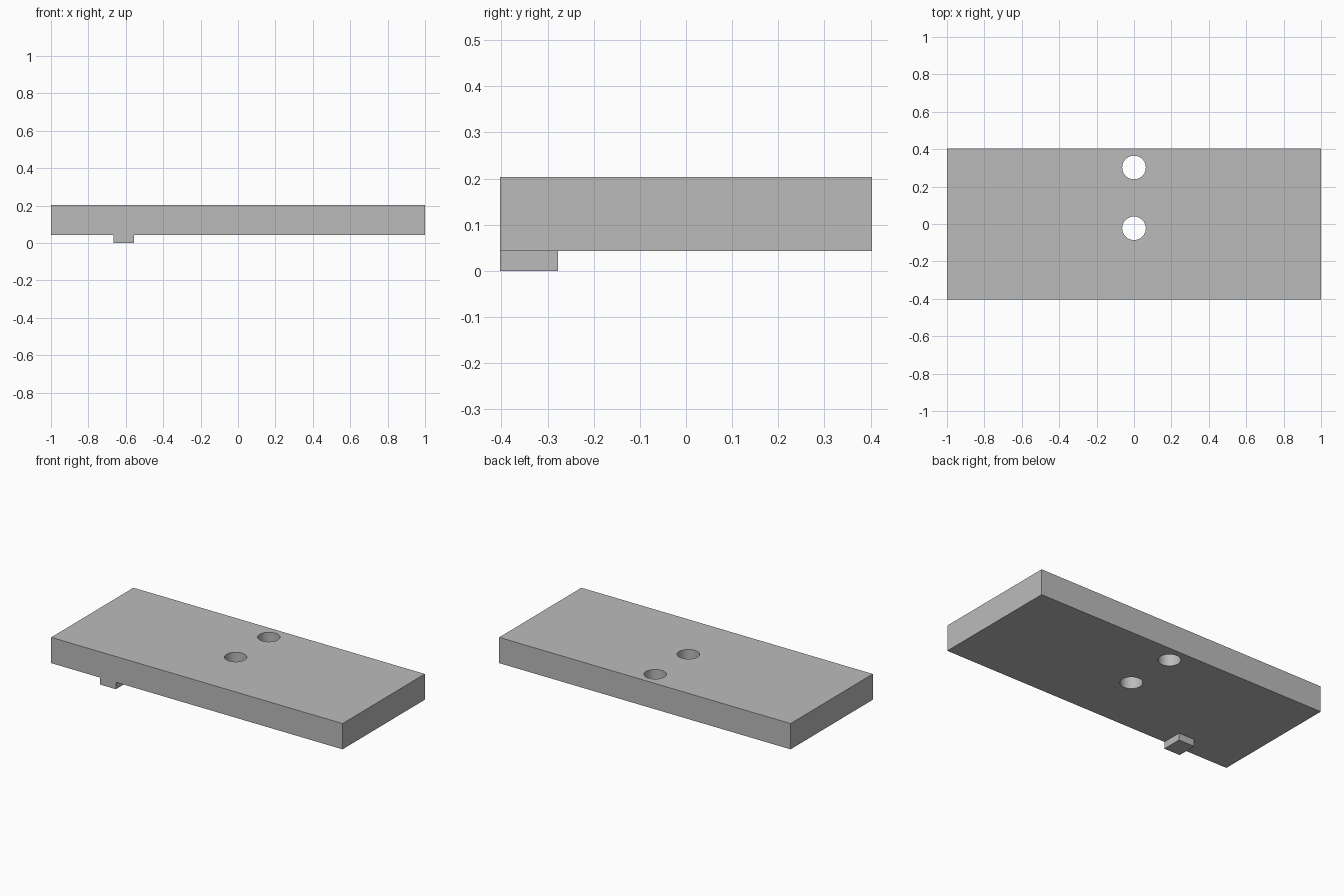
import bpy
import math

cube = bpy.data.objects.get("Cube")
if cube:
    bpy.data.objects.remove(cube, do_unlink=True)

# Single plain grey
grey = bpy.data.materials.new("plain_grey")
grey.use_nodes = True
colour = (0.5, 0.5, 0.5, 1)
grey.diffuse_color = colour
grey.node_tree.nodes["Principled BSDF"].inputs["Base Color"].default_value = colour


def box(name, low, high):
    centre = [(a + b) / 2 for a, b in zip(low, high)]
    bpy.ops.mesh.primitive_cube_add(size=1, location=centre)
    obj = bpy.context.object
    obj.name = name
    obj.scale = [b - a for a, b in zip(low, high)]
    bpy.ops.object.transform_apply(location=False, rotation=False, scale=True)
    obj.data.materials.append(grey)
    return obj


def drill(target, name, y, radius):
    bpy.ops.mesh.primitive_cylinder_add(vertices=64, radius=radius, depth=1,
                                        location=(0, y, 0))
    cutter = bpy.context.object
    cutter.name = name
    cutter.hide_render = True
    cutter.data.materials.append(grey)
    mod = target.modifiers.new(name, 'BOOLEAN')
    mod.operation = 'DIFFERENCE'
    mod.solver = 'EXACT'
    mod.object = cutter
    bpy.context.view_layer.objects.active = target
    bpy.ops.object.modifier_apply(modifier=mod.name)
    bpy.data.objects.remove(cutter, do_unlink=True)


BASE, TOP, HALF_DEPTH = 0.043, 0.203, 0.403

# Flat slab with two round through holes on the centre line
slab = box("slab", (-1, -HALF_DEPTH, BASE), (1, HALF_DEPTH, TOP))
for label, y in (("rear_hole", 0.302), ("middle_hole", -0.023)):
    drill(slab, label, y, 0.063)

# Small locating tab under the front edge
box("front_tab", (-0.665, -HALF_DEPTH, 0), (-0.556, -0.278, BASE))

# Smooth hole walls with sharp rims
bpy.ops.object.select_all(action='DESELECT')
slab.select_set(True)
bpy.context.view_layer.objects.active = slab
bpy.ops.object.shade_smooth_by_angle(angle=math.radians(30))
